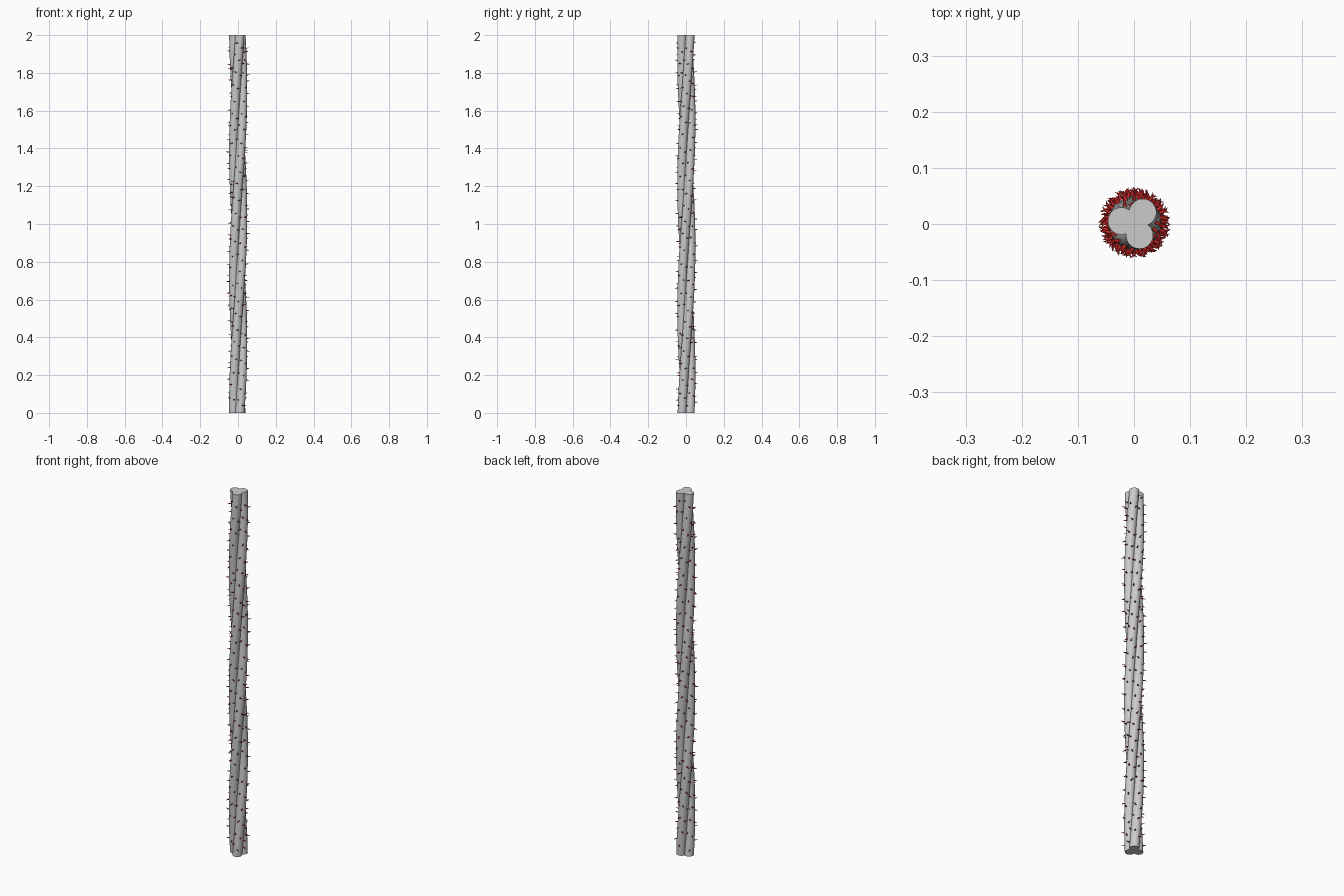
import bpy, bmesh, math, random
from mathutils import Vector

if "Cube" in bpy.data.objects:
    bpy.data.objects.remove(bpy.data.objects["Cube"])

random.seed(4)
HEIGHT, TURN = 2.0, 2 * math.pi
AXIS = Vector((0.001, 0.002, 0))
ORBIT, RADIUS = 0.0238, 0.0242
SIDES, STEPS = 32, 80
TOP_ANGLE = math.radians(52)


def finish(bm, name, mat=None):
    bmesh.ops.recalc_face_normals(bm, faces=bm.faces[:])
    me = bpy.data.meshes.new(name)
    bm.to_mesh(me)
    bm.free()
    ob = bpy.data.objects.new(name, me)
    bpy.context.collection.objects.link(ob)
    if mat:
        me.materials.append(mat)
    bpy.ops.object.select_all(action='DESELECT')
    ob.select_set(True)
    bpy.context.view_layer.objects.active = ob
    bpy.ops.object.shade_smooth_by_angle(angle=math.radians(40))
    return ob


def radial(a):
    return Vector((math.cos(a), math.sin(a), 0))


def skin(bm, rings):
    for lo, hi in zip(rings, rings[1:]):
        n = len(lo)
        for i in range(n):
            j = (i + 1) % n
            bm.faces.new((lo[i], lo[j], hi[j], hi[i]))


def twist(k, z):
    return TOP_ANGLE + k * TURN / 3 + TURN * (z / HEIGHT - 1)


def centre(k, z):
    return AXIS + radial(twist(k, z)) * ORBIT + Vector((0, 0, z))


# One hooked thorn: tapered rings along an arc, ending in a point
def add_thorn(bm, base, out, side):
    up = out.cross(side).normalized()
    length, bend = random.uniform(0.017, 0.020), 1.15
    rings, p = [], base - out * 0.002
    for s in range(5):
        t = s / 5
        d = out * math.cos(bend * t) + side * math.sin(bend * t)
        w = side * math.cos(bend * t) - out * math.sin(bend * t)
        r = 0.0042 * (1 - t) ** 0.8
        rings.append([bm.verts.new(p + w * r * math.cos(a) + up * r * 0.75 * math.sin(a))
                      for a in (TURN * i / 8 for i in range(8))])
        p = p + d * length / 4.5
    tip = bm.verts.new(p)
    skin(bm, rings)
    bm.faces.new(rings[0][::-1])
    for i in range(8):
        bm.faces.new((rings[-1][i], rings[-1][(i + 1) % 8], tip))


red = bpy.data.materials.new("thorn_red")
red.diffuse_color = (0.6, 0.02, 0.02, 1)
red.use_nodes = True
red.node_tree.nodes["Principled BSDF"].inputs["Base Color"].default_value = red.diffuse_color

for k in range(3):
    # Round stem winding once around the shared axis
    bm = bmesh.new()
    rings = []
    for s in range(STEPS + 1):
        z = HEIGHT * s / STEPS
        c = centre(k, z)
        rings.append([bm.verts.new(c + radial(twist(k, z) + TURN * i / SIDES) * RADIUS)
                      for i in range(SIDES)])
    skin(bm, rings)
    bm.faces.new(rings[0][::-1])
    bm.faces.new(rings[-1])
    finish(bm, f"stem_{k + 1}")

    # Thorns scattered over the outward side of the stem
    bm = bmesh.new()
    count = 88
    for n in range(count):
        z = 0.03 + 1.94 * (n + random.uniform(0.2, 0.8)) / count
        spread = math.radians(((n * 137.5 + k * 50) % 200) - 100)
        out = radial(twist(k, z) + spread)
        tangent = Vector((-out.y, out.x, 0)) * random.choice((1, 1, -1))
        side = (tangent + Vector((0, 0, random.uniform(-0.5, 0.5)))).normalized()
        add_thorn(bm, centre(k, z) + out * RADIUS, out, side)
    finish(bm, f"thorns_{k + 1}", red)
